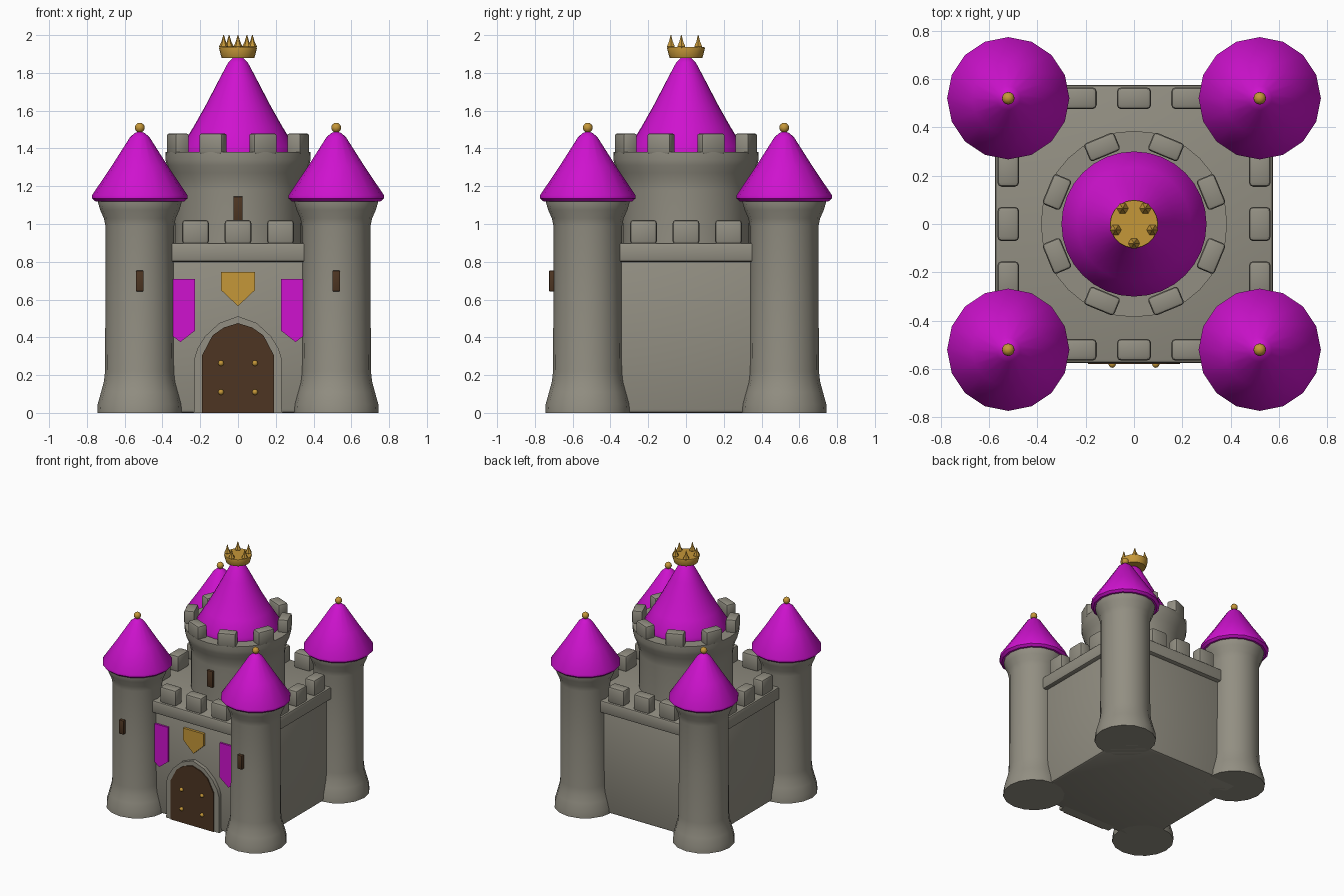
import bpy, bmesh, math
from mathutils import Matrix

if "Cube" in bpy.data.objects:
    bpy.data.objects.remove(bpy.data.objects["Cube"])


def mat(name, c):
    m = bpy.data.materials.new(name)
    m.diffuse_color = (*c, 1)
    m.use_nodes = True
    m.node_tree.nodes["Principled BSDF"].inputs["Base Color"].default_value = m.diffuse_color
    return m


STONE = mat("grey stone", (0.29, 0.275, 0.225))
ROOF = mat("magenta roof", (0.62, 0.006, 0.62))
GOLD = mat("gold", (0.56, 0.31, 0.04))
WOOD = mat("dark wood", (0.075, 0.036, 0.016))


def finish(name, bm, m, angle=35):
    bmesh.ops.recalc_face_normals(bm, faces=bm.faces)
    me = bpy.data.meshes.new(name)
    bm.to_mesh(me)
    bm.free()
    me.materials.append(m)
    ob = bpy.data.objects.new(name, me)
    bpy.context.collection.objects.link(ob)
    bpy.ops.object.select_all(action='DESELECT')
    ob.select_set(True)
    bpy.context.view_layer.objects.active = ob
    bpy.ops.object.shade_smooth_by_angle(angle=math.radians(angle))
    return ob


def lathe(name, profile, n, m, x=0, y=0, angle=40):
    """Closed solid of revolution from (radius, z) points."""
    bm = bmesh.new()
    rings = []
    for r, z in profile:
        rings.append([bm.verts.new((x + r * math.cos(2 * math.pi * k / n),
                                    y + r * math.sin(2 * math.pi * k / n), z)) for k in range(n)])
    for a, b in zip(rings, rings[1:]):
        for k in range(n):
            j = (k + 1) % n
            bm.faces.new((a[k], a[j], b[j], b[k]))
    bm.faces.new(rings[0][::-1])
    bm.faces.new(rings[-1])
    return finish(name, bm, m, angle)


def box(name, size, loc, m, bevel=0.0, rot=0.0):
    bm = bmesh.new()
    bmesh.ops.create_cube(bm, size=1)
    bmesh.ops.scale(bm, vec=size, verts=bm.verts)
    if bevel:
        bmesh.ops.bevel(bm, geom=bm.edges[:], offset=bevel, segments=2, profile=0.5, affect='EDGES')
    bmesh.ops.transform(bm, matrix=Matrix.Translation(loc) @ Matrix.Rotation(rot, 4, 'Z'), verts=bm.verts)
    return finish(name, bm, m)


def ball(name, r, loc, m):
    bm = bmesh.new()
    bmesh.ops.create_uvsphere(bm, u_segments=12, v_segments=8, radius=r)
    bmesh.ops.translate(bm, vec=loc, verts=bm.verts)
    return finish(name, bm, m, 60)


def plate(name, pts, y0, y1, m, x=0):
    """Front-facing outline (x, z) extruded from y0 to y1."""
    bm = bmesh.new()
    f = bm.faces.new([bm.verts.new((x + px, y0, pz)) for px, pz in pts])
    ext = bmesh.ops.extrude_face_region(bm, geom=[f])
    bmesh.ops.translate(bm, vec=(0, y1 - y0, 0),
                        verts=[v for v in ext["geom"] if isinstance(v, bmesh.types.BMVert)])
    return finish(name, bm, m, 20)


def mirrored(right):
    """Right half outline, bottom to apex, plus its mirror."""
    return right + [(-x, z) for x, z in reversed(right) if x > 0]


# main block and cornice
box("main_wall", (1.08, 1.08, 0.86), (0, 0, 0.43), STONE, 0.02)
box("wall_cornice", (1.15, 1.15, 0.1), (0, 0, 0.85), STONE, 0.015)

# wall battlements on all four sides
for side in range(4):
    a = side * math.pi / 2
    for t in (-0.225, 0, 0.225):
        p = Matrix.Rotation(a, 3, 'Z') @ Matrix.Translation((t, -0.52, 0.957)).translation
        box("wall_merlon", (0.142, 0.09, 0.13), p, STONE, 0.018, a)

# corner towers with roofs, finials and window slits
for sx in (-0.52, 0.52):
    for sy in (-0.52, 0.52):
        lathe("corner_tower", [(0.225, 0), (0.223, 0.045), (0.205, 0.11), (0.19, 0.165), (0.184, 0.22),
                               (0.182, 0.6), (0.182, 0.99), (0.19, 1.03), (0.21, 1.075),
                               (0.22, 1.11), (0.22, 1.14)], 16, STONE, sx, sy)
        lathe("corner_roof", [(0.235, 1.12), (0.253, 1.135), (0.253, 1.152), (0.15, 1.305), (0.05, 1.462),
                              (0.025, 1.482), (0.005, 1.49)], 16, ROOF, sx, sy)
        ball("roof_finial", 0.026, (sx, sy, 1.51), GOLD)
        box("tower_slit", (0.04, 0.04, 0.11), (sx, sy - 0.185, 0.698), WOOD, 0.004)

# round keep with its battlements and window
lathe("keep_tower", [(0.34, 0.86), (0.34, 1.18), (0.345, 1.22), (0.36, 1.27), (0.377, 1.31),
                     (0.384, 1.34), (0.385, 1.38)], 32, STONE)
for k in range(8):
    a = math.radians(22.5 + 45 * k)
    box("keep_merlon", (0.08, 0.135, 0.11), (0.345 * math.cos(a), 0.345 * math.sin(a), 1.425),
        STONE, 0.014, a)
box("keep_window", (0.05, 0.04, 0.13), (0, -0.338, 1.08), WOOD, 0.004)

# keep roof
lathe("keep_roof", [(0.3, 1.37), (0.3, 1.41), (0.235, 1.515), (0.17, 1.63), (0.105, 1.755),
                    (0.052, 1.855), (0.03, 1.877), (0.005, 1.885)], 32, ROOF)

# crown
lathe("crown_band", [(0.086, 1.88), (0.09, 1.89), (0.1, 1.93), (0.098, 1.937)], 20, GOLD)
for k in range(5):
    a = math.radians(-90 + 72 * k)
    lathe("crown_spike", [(0.018, 1.925), (0.024, 1.94), (0.012, 1.965), (0.002, 2.0)], 6, GOLD,
          0.08 * math.cos(a), 0.08 * math.sin(a), 20)

# arched doorway, door and studs
plate("door_frame", mirrored([(0.235, 0), (0.23, 0.03), (0.23, 0.29), (0.215, 0.34), (0.175, 0.405),
                              (0.1, 0.475), (0, 0.512)]), -0.5, -0.57, STONE)
plate("door", mirrored([(0.19, 0), (0.19, 0.305), (0.135, 0.41), (0.075, 0.452), (0, 0.475)]),
      -0.55, -0.578, WOOD)
for x in (-0.09, 0.09):
    for z in (0.11, 0.263):
        ball("door_stud", 0.015, (x, -0.58, z), GOLD)

# shield and banners on the front wall
plate("shield", mirrored([(0, 0.565)])[:1] + [(0.09, 0.65), (0.09, 0.745), (-0.09, 0.745), (-0.09, 0.65)],
      -0.53, -0.56, GOLD)
for x in (-0.305, 0.305):
    plate("banner", [(0, 0.375), (0.077, 0.435), (0.077, 0.71), (-0.077, 0.71), (-0.077, 0.435)],
          -0.53, -0.555, ROOF, x)
